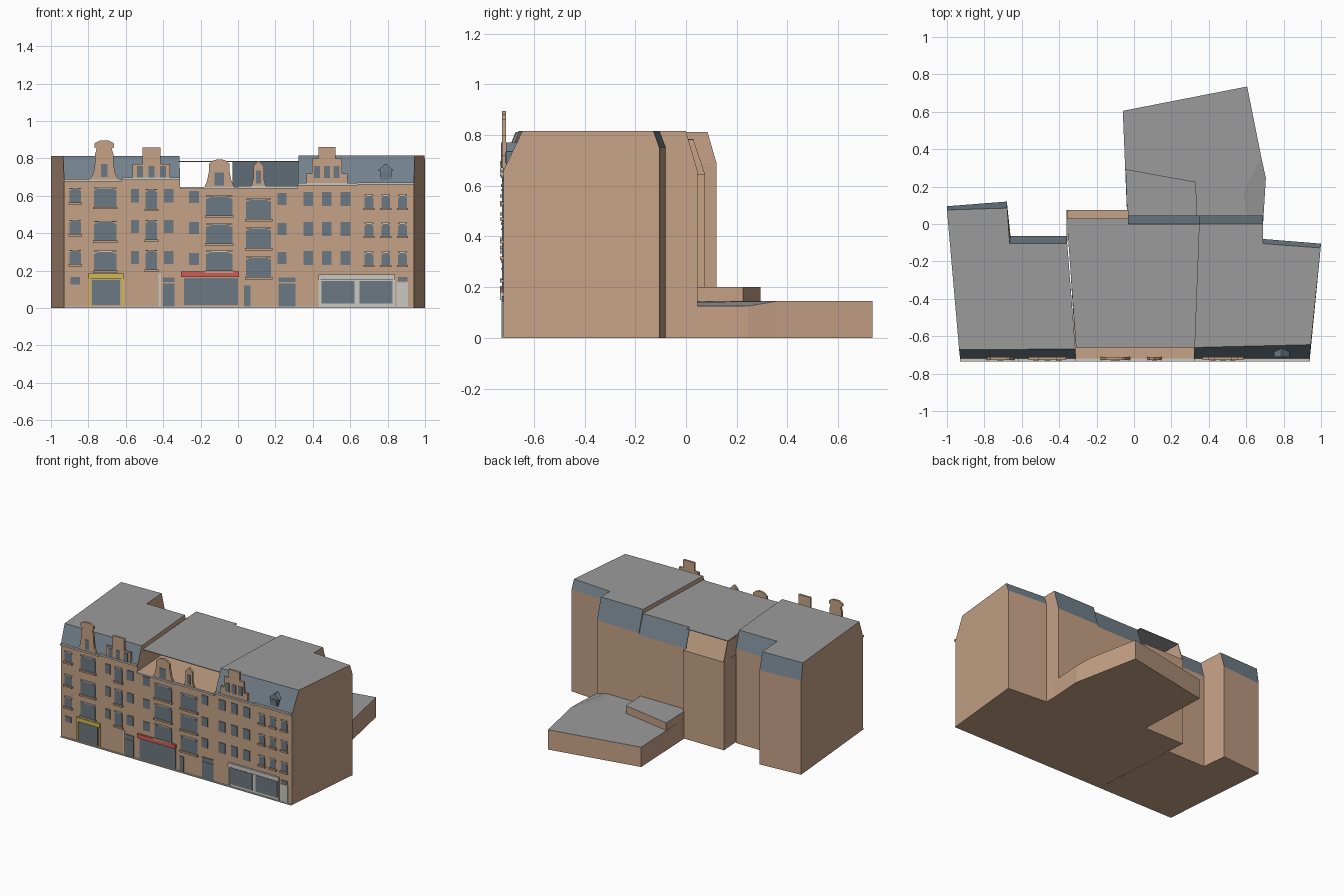
import bpy
import bmesh
import math

cube = bpy.data.objects.get("Cube")
if cube:
    bpy.data.objects.remove(cube, do_unlink=True)


def material(name, red, green, blue):
    mat = bpy.data.materials.new(name)
    mat.use_nodes = True
    color = (red, green, blue, 1)
    mat.diffuse_color = color
    mat.node_tree.nodes["Principled BSDF"].inputs["Base Color"].default_value = color
    return mat


WALL = material("warm brick", .56, .36, .24)
ROOF = material("flat roof grey", .33, .33, .33)
SLATE = material("blue slate", .17, .22, .26)
GLASS = material("window glass", .15, .19, .225)
PALE = material("pale stone", .6, .58, .54)
YELLOW = material("yellow paint", .62, .5, .09)
RED = material("red awning", .62, .11, .09)
FRONT = -.72


def loft(name, rings, mats, rule=None):
    """Closed solid through equal-length rings of points, bottom to top."""
    bm = bmesh.new()
    loops = [[bm.verts.new(p) for p in ring] for ring in rings]
    count = len(loops[0])
    for low, high in zip(loops, loops[1:]):
        for i in range(count):
            j = (i + 1) % count
            bm.faces.new((low[i], low[j], high[j], high[i]))
    bm.faces.new(loops[0][::-1])
    bm.faces.new(loops[-1])
    bmesh.ops.recalc_face_normals(bm, faces=bm.faces[:])
    if rule:
        for face in bm.faces:
            face.material_index = rule(face.normal)
    mesh = bpy.data.meshes.new(name)
    bm.to_mesh(mesh)
    bm.free()
    for mat in mats:
        mesh.materials.append(mat)
    obj = bpy.data.objects.new(name, mesh)
    bpy.context.collection.objects.link(obj)
    return obj


def roof_rule(normal):
    return 1 if normal.z > .9 else 2 if normal.z > .2 else 0


def flat(plan, z):
    return [(x, y, z) for x, y in plan]


def prism(name, plan, z0, z1, mats, rule=None):
    return loft(name, [flat(plan, z0), flat(plan, z1)], mats, rule)


def plate(name, profile, mat, depth=.005, y=FRONT):
    """Upright plate standing forward of plane y, outlined in x and z."""
    return loft(name, [[(x, y, z) for x, z in profile],
                       [(x, y - depth, z) for x, z in profile]], [mat])


def panel(name, x0, x1, z0, z1, mat, depth=.005, y=FRONT):
    return plate(name, [(x0, z0), (x1, z0), (x1, z1), (x0, z1)], mat, depth, y)


def mirrored(cx, half):
    """Full outline from right-hand (offset, z) points, bottom to top."""
    return [(cx + d, z) for d, z in half] + [(cx - d, z) for d, z in reversed(half)]


def window(name, cx, width, z0, z1, arch=0, sill=False):
    half = width / 2
    plate(name, mirrored(cx, [(half, z0), (half, z1 - arch), (half * .5, z1)]), GLASS)
    if sill:
        panel(name + "_sill", cx - half - .006, cx + half + .006, z0 - .012, z0, WALL, .014)
        panel(name + "_lintel", cx - half, cx + half, z1, z1 + .006, PALE, .009)


# Left block with front and rear slate slopes
plan = [(-.93, FRONT), (-.31, FRONT), (-.36, -.065), (-.66, -.065), (-.68, .12), (-1, .095)]
top = [(-.935, -.672), (-.313, -.668), (-.357, -.105), (-.665, -.105), (-.678, .085), (-1, .075)]
loft("left_block", [flat(plan, 0), flat(plan, .69), flat(top, .812)],
     [WALL, ROOF, SLATE], roof_rule)

# Right block, whose rear wing has a higher eave
plan = [(.32, FRONT), (.94, FRONT), (1, -.105), (.69, -.08), (.69, .045), (.35, .045)]
top = [(.323, -.66), (.945, -.645), (.998, -.128), (.69, -.105), (.69, 0), (.348, 0)]
eave = [(x, y, .75 if i in (2, 3) else .66) for i, (x, y) in enumerate(plan)]
loft("right_block", [flat(plan, 0), eave, flat(top, .815)],
     [WALL, ROOF, SLATE], roof_rule)

# Middle block: open attic below a thin flat roof
plan = [(-.31, FRONT), (.32, FRONT), (.35, .045), (-.03, .045), (-.03, .075), (-.36, .075)]
prism("middle_block", plan, 0, .645, [WALL])
plan = [(-.31, -.66), (.33, -.66), (.35, 0), (-.03, 0), (-.03, .03), (-.36, .03)]
prism("middle_roof", plan, .78, .785, [ROOF])
loft("middle_rear_slope", [[(-.03, .04, .645), (.35, .04, .645), (.35, .045, .645), (-.03, .045, .645)],
                           [(-.03, -.005, .78), (.35, -.005, .78), (.35, 0, .78), (-.03, 0, .78)]], [SLATE])
loft("attic_side_wall", [[(-.36, -.1, .645), (-.355, -.1, .645), (-.355, .075, .645), (-.36, .075, .645)],
                         [(-.36, -.1, .78), (-.355, -.1, .78), (-.355, .03, .78), (-.36, .03, .78)]], [WALL])

# Low rear annex with a sunken corner and a raised part
plan = [(-.035, 0), (.62, 0), (.58, .16), (.68, .36), (.605, .735), (-.06, .605)]
prism("annex", plan, 0, .145, [WALL, ROOF], roof_rule)
corner = [(.58, .16), (.62, 0), (.69, 0), (.705, .245), (.68, .36)]
heights = [.145, .14, .125, .125, .145]
loft("annex_corner", [flat(corner, 0), [(x, y, z) for (x, y), z in zip(corner, heights)]],
     [WALL, ROOF], roof_rule)
prism("annex_upper", [(-.035, 0), (.34, 0), (.33, .225), (-.045, .293)], .14, .2,
      [WALL, ROOF], roof_rule)

# Window columns: name, centres, width, sill heights, height, arch, has sill
columns = [
    ("corner_window", [-.87], .06, [.235, .395, .565], .07, .008, True),
    ("corner_low_window", [-.87], .05, [.125], .04, 0, False),
    ("wide_window_a", [-.71], .12, [.2, .36, .54], .1, .012, True),
    ("narrow_window_b", [-.55], .042, [.235, .4, .565], .07, 0, False),
    ("bay_window_b", [-.463], .062, [.205, .365, .53], .1, .012, True),
    ("side_window_b", [-.37], .05, [.235, .4, .565], .07, 0, False),
    ("side_window_c", [-.235], .055, [.23, .395, .56], .065, 0, False),
    ("wide_window_c", [-.1], .14, [.2, .345, .495], .1, .012, True),
    ("wide_window_d", [.11], .135, [.165, .32, .475], .105, .012, True),
    ("side_window_d", [.235], .05, [.235, .39, .55], .065, 0, False),
    ("window_e", [.375, .475, .575], .052, [.23, .385, .545], .075, 0, False),
    ("window_f", [.7, .79, .88], .048, [.23, .385, .535], .065, .015, True),
]
for name, centres, width, sills, height, arch, sill in columns:
    for cx in centres:
        for z in sills:
            window(name, cx, width, z, z + height, arch, sill)

# Cornices below the roofs and the street plinth
for name, x0, x1, z in [("cornice_a", -.93, -.62, .675), ("cornice_b", -.62, -.31, .685),
                        ("cornice_c", -.31, 0, .636), ("cornice_d", 0, .32, .64),
                        ("cornice_e", .32, .64, .655), ("cornice_f", .64, .94, .66)]:
    panel(name, x0, x1, z, z + .012, PALE, .014)
panel("plinth", -.93, .94, 0, .008, PALE, .008)


# Shop fronts
def shop(name, x0, x1, height, bar, mat):
    panel(name + "_left_post", x0, x0 + .012, 0, height, mat, .008)
    panel(name + "_right_post", x1 - .012, x1, 0, height, mat, .008)
    panel(name + "_fascia", x0, x1, height - bar, height, mat, .013)


shop("yellow_shop", -.8, -.61, .185, .03, YELLOW)
panel("yellow_shop_glass", -.78, -.63, .015, .15, GLASS)
panel("red_awning", -.305, .005, .165, .195, RED, .014)
panel("red_shop_glass", -.29, 0, .015, .16, GLASS)
shop("pale_shop", .43, .84, .18, .03, PALE)
panel("pale_shop_back", .43, .84, .008, .16, PALE, .003)
for x in (.447, .65):
    panel("pale_shop_glass", x, x + .175, .025, .145, GLASS, .007)
panel("pale_pilaster", -.425, -.412, 0, .185, PALE, .006)
panel("pale_door", .848, .91, .008, .135, PALE)
window("pale_door_fanlight", .88, .05, .142, .165)
for cx, width in ((-.37, .06), (.262, .09)):
    window("street_door", cx, width, .008, .13)
    window("door_fanlight", cx, width, .138, .163)
window("small_door", .05, .035, .008, .12)

# Bell gables with rounded heads
bell = [(.078, .685), (.058, .72), (.05, .77), (.05, .82), (.04, .85), (.052, .86), (.052, .88), (.025, .895)]
plate("tall_bell_gable", mirrored(-.715, bell), WALL, .016, -.71)
bell = [(.08, .645), (.065, .68), (.055, .73), (.055, .77), (.035, .788), (.01, .795)]
plate("low_bell_gable", mirrored(-.1, bell), WALL, .016, -.71)
plate("pointed_gable", mirrored(.11, [(.04, .645), (.028, .69), (.028, .76), (.002, .785)]),
      WALL, .016, -.71)

# Stepped gables
steps = [(.1, .69), (.1, .77), (.048, .77), (.048, .858)]
plate("stepped_gable_b", mirrored(-.463, steps), WALL, .016, -.71)
steps = [(.11, .665), (.11, .72), (.08, .72), (.08, .8), (.045, .8), (.045, .862)]
plate("stepped_gable_e", mirrored(.475, steps), WALL, .016, -.71)

# Gable windows
for centre, gap, z in ((-.463, .062, .695), (.475, .052, .695)):
    for i in (-1, 0, 1):
        panel("gable_window", centre + i * gap - .016, centre + i * gap + .016,
              z, z + .065, GLASS, .009)
for cx, width, z in ((-.715, .034, .7), (-.1, .05, .655), (.11, .026, .665)):
    panel("gable_window", cx - width / 2, cx + width / 2, z, z + .07, GLASS, .009)

# Slate dormer on the right roof
plate("dormer", mirrored(.79, [(.032, .68), (.032, .735), (.042, .735), (.004, .77)]), SLATE, .05, -.66)
panel("dormer_window", .768, .812, .69, .73, GLASS, .004, -.71)
